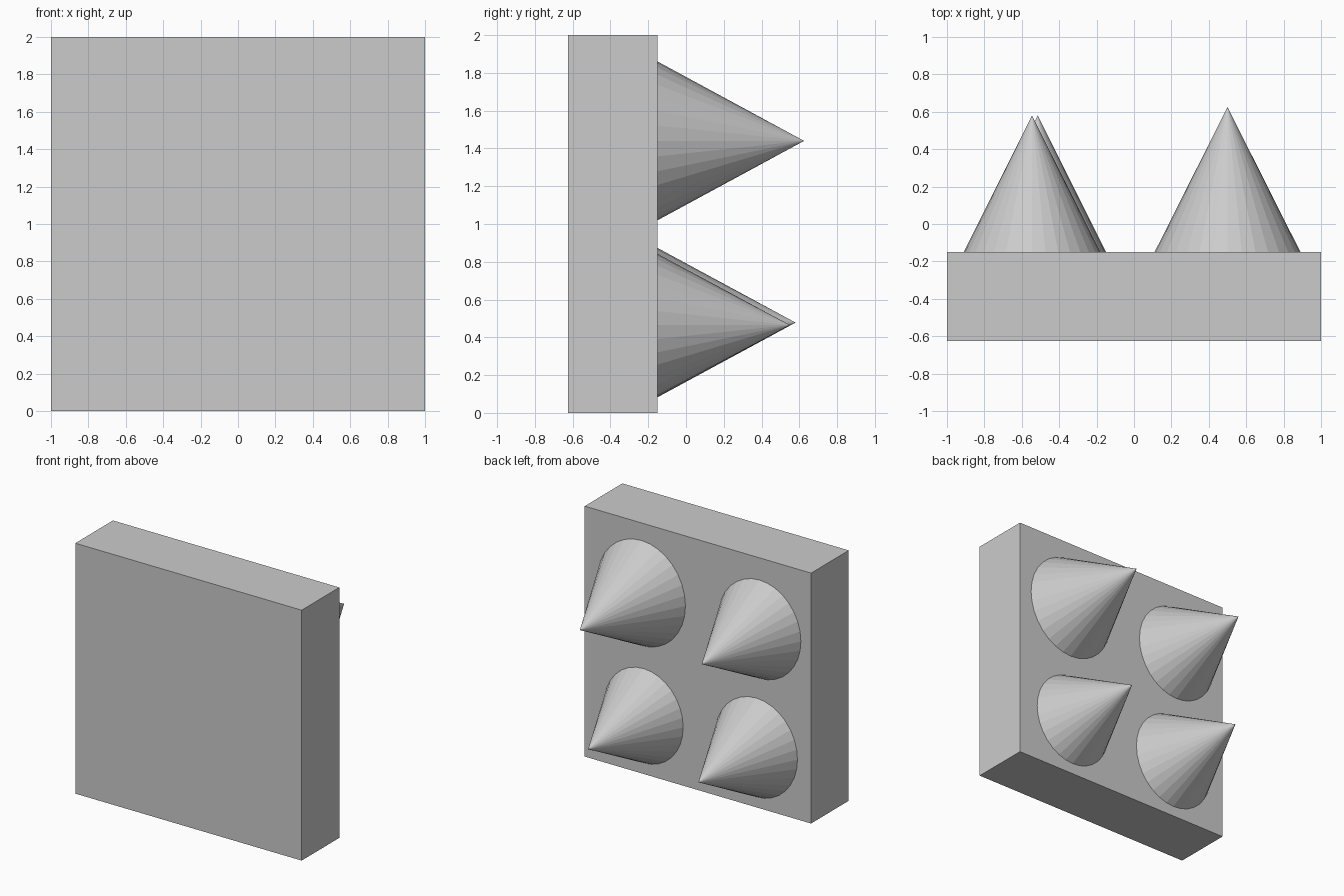
import bpy
from math import radians

if "Cube" in bpy.data.objects:
    bpy.data.objects.remove(bpy.data.objects["Cube"])

FACE_Y = -0.15   # plate face the spikes stand on
BACK_Y = -0.625

# Upright square plate
bpy.ops.mesh.primitive_cube_add(size=1, location=(0, (FACE_Y + BACK_Y) / 2, 1))
plate = bpy.context.object
plate.name = "plate"
plate.scale = (2, FACE_Y - BACK_Y, 2)
bpy.ops.object.transform_apply(location=False, rotation=False, scale=True)


def spike(name, x, z, length, rx, rz):
    """Flat-shaded, slightly oval cone pointing along +y."""
    bpy.ops.mesh.primitive_cone_add(
        vertices=32, radius1=1, radius2=0, depth=1,
        location=(x, FACE_Y + length / 2, z), rotation=(radians(-90), 0, 0))
    obj = bpy.context.object
    obj.name = name
    obj.scale = (rx, rz, length)
    bpy.ops.object.transform_apply(location=False, rotation=True, scale=True)


# Four spikes of slightly different size
spike("spike_upper_right", 0.50, 1.44, 0.775, 0.39, 0.42)
spike("spike_upper_left", -0.545, 1.43, 0.73, 0.365, 0.393)
spike("spike_lower_right", 0.48, 0.465, 0.70, 0.35, 0.377)
spike("spike_lower_left", -0.515, 0.478, 0.73, 0.365, 0.395)
